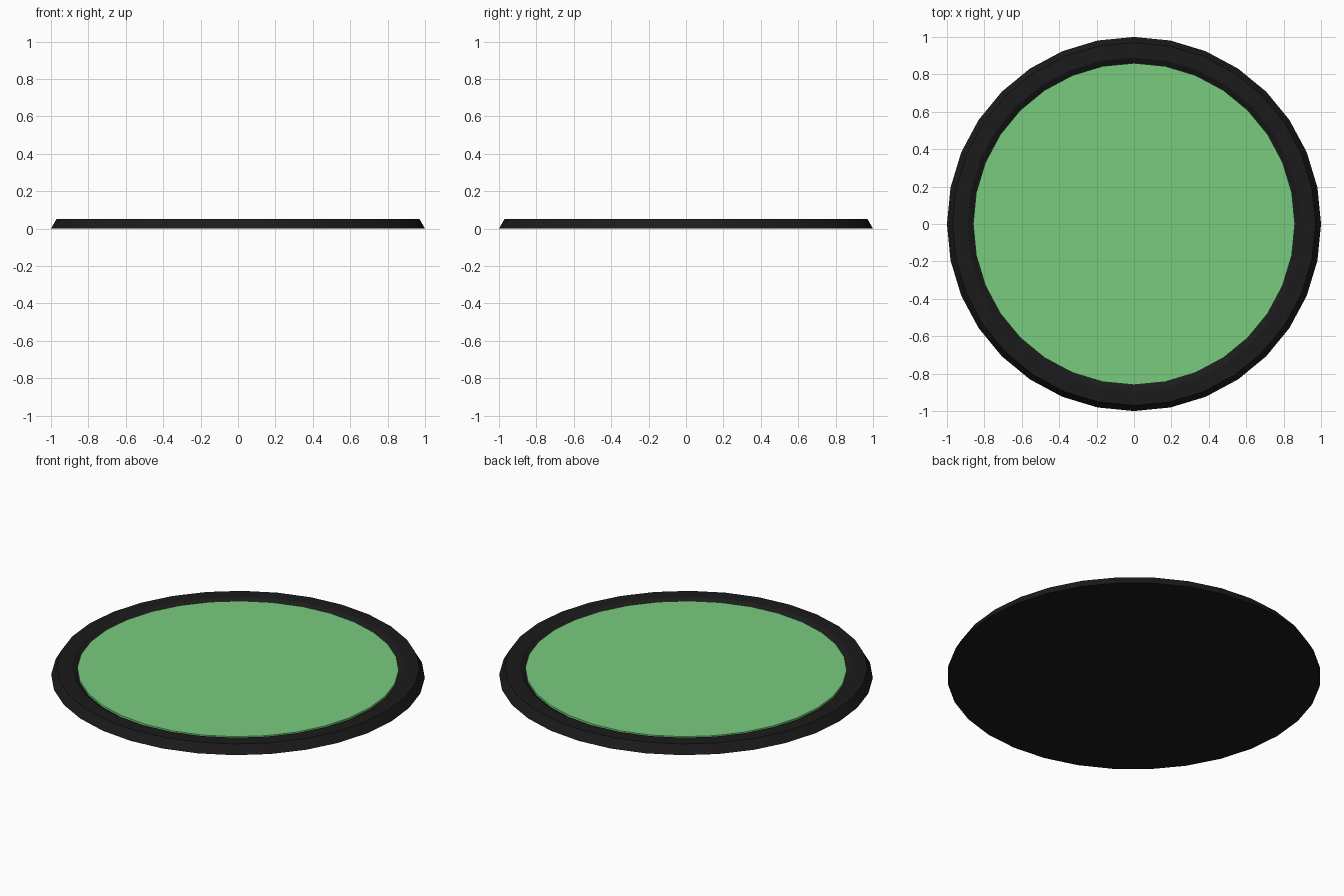
import bpy, bmesh, math

if "Cube" in bpy.data.objects:
    bpy.data.objects.remove(bpy.data.objects["Cube"])

SIDES = 32


def material(name, color):
    m = bpy.data.materials.new(name)
    m.diffuse_color = (*color, 1)
    m.use_nodes = True
    m.node_tree.nodes["Principled BSDF"].inputs["Base Color"].default_value = m.diffuse_color
    return m


def lathe(name, profile, mat, cap_bottom):
    """Revolve (radius, z) points about z, running from the base to the top centre."""
    bm = bmesh.new()
    rings = []
    for r, z in profile:
        rings.append([bm.verts.new((r * math.cos(2 * math.pi * i / SIDES),
                                    r * math.sin(2 * math.pi * i / SIDES), z))
                      for i in range(SIDES)])
    for a, b in zip(rings, rings[1:]):
        for i in range(SIDES):
            j = (i + 1) % SIDES
            bm.faces.new((a[i], a[j], b[j], b[i]))
    bm.faces.new(rings[-1])
    if cap_bottom:
        bm.faces.new(rings[0][::-1])
    mesh = bpy.data.meshes.new(name)
    bm.to_mesh(mesh)
    bm.free()
    mesh.materials.append(mat)
    obj = bpy.data.objects.new(name, mesh)
    bpy.context.collection.objects.link(obj)
    bpy.ops.object.select_all(action='DESELECT')
    obj.select_set(True)
    bpy.context.view_layer.objects.active = obj
    bpy.ops.object.shade_smooth_by_angle(angle=math.radians(30))
    return obj


# Black base with sloped outer wall, flat rim and shallow recess
lathe("base_rim", [(1.0, 0), (0.97, 0.052), (0.89, 0.052), (0.86, 0.032)],
      material("black", (0.011, 0.011, 0.011)), True)

# Green disc sitting in the recess
lathe("green_top", [(0.86, 0.032), (0.86, 0.044)],
      material("green", (0.19, 0.60, 0.21)), False)
